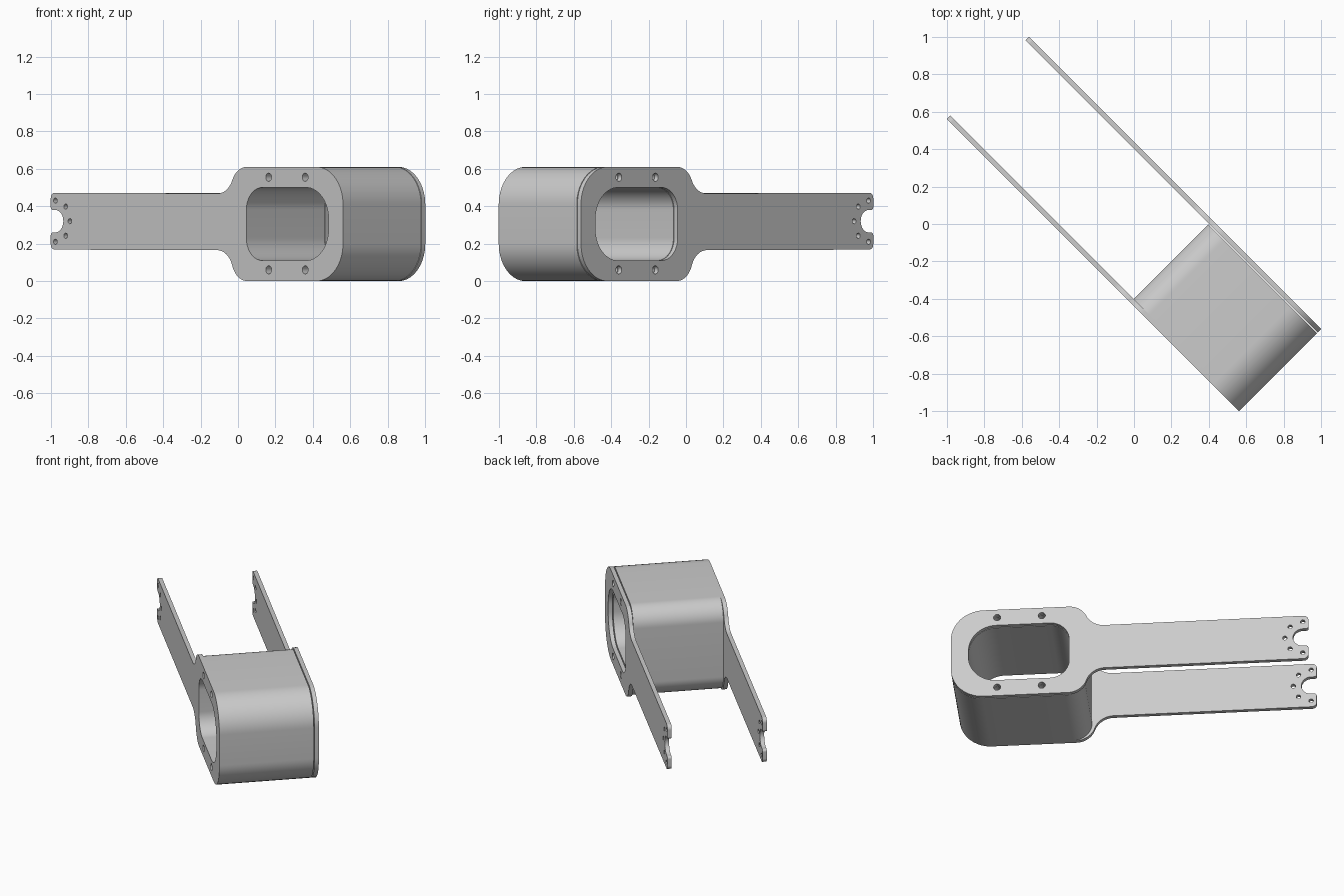
import bpy, bmesh
from math import sin, cos, pi, radians, tan
from mathutils import Vector, Matrix

if "Cube" in bpy.data.objects:
    bpy.data.objects.remove(bpy.data.objects["Cube"], do_unlink=True)

grey = bpy.data.materials.new("plain_grey")
grey.use_nodes = True
COLOUR = (0.6, 0.6, 0.6, 1)
grey.diffuse_color = COLOUR
grey.node_tree.nodes["Principled BSDF"].inputs["Base Color"].default_value = COLOUR

# Part frame: length runs diagonally, height is up, thickness runs across
length = Vector((1, -1, 0)).normalized()
up = Vector((0, 0, 1))
across = Vector((1, 1, 0)).normalized()
frame = Matrix((length, up, -across)).transposed().to_4x4()


def rounded(corners, steps=12):
    """Outline through (u, z, radius) corners, each rounded by an arc."""
    out = []
    for i, (u, z, r) in enumerate(corners):
        p = Vector((u, z))
        if r == 0:
            out.append(p)
            continue
        a = (Vector(corners[i - 1][:2]) - p).normalized()
        b = (Vector(corners[(i + 1) % len(corners)][:2]) - p).normalized()
        half = a.angle(b) / 2
        centre = p + (a + b).normalized() * (r / sin(half))
        start = p + a * (r / tan(half)) - centre
        end = p + b * (r / tan(half)) - centre
        out += [centre + start.lerp(end, k / steps).normalized() * r for k in range(steps + 1)]
    return out


def circle(u, z, r, n=20):
    return [Vector((u + r * cos(2 * pi * k / n), z + r * sin(2 * pi * k / n))) for k in range(n)]


def extrude(name, loops, v0, v1):
    """Fill the outline with holes and extrude it from v0 to v1."""
    curve = bpy.data.curves.new(name, "CURVE")
    curve.dimensions = "2D"
    curve.fill_mode = "BOTH"
    curve.extrude = (v1 - v0) / 2
    for loop in loops:
        spline = curve.splines.new("POLY")
        spline.points.add(len(loop) - 1)
        for point, p in zip(spline.points, loop):
            point.co = (p.x, p.y, 0, 1)
        spline.use_cyclic_u = True
    obj = bpy.data.objects.new(name, curve)
    bpy.context.collection.objects.link(obj)
    bpy.ops.object.select_all(action="DESELECT")
    obj.select_set(True)
    bpy.context.view_layer.objects.active = obj
    bpy.ops.object.convert(target="MESH")
    obj = bpy.context.object
    bm = bmesh.new()
    bm.from_mesh(obj.data)
    bm.transform(Matrix.Translation(across * (v0 + v1) / 2) @ frame)
    bmesh.ops.remove_doubles(bm, verts=bm.verts, dist=0.0002)
    bmesh.ops.recalc_face_normals(bm, faces=bm.faces)
    bm.to_mesh(obj.data)
    bm.free()
    obj.data.materials.clear()
    obj.data.materials.append(grey)
    bpy.ops.object.shade_smooth_by_angle(angle=radians(35))


# Large opening and four screw holes shared by the plates and the body
opening = rounded([(0.374, 0.11, 0.12), (0.996, 0.11, 0.17),
                   (0.996, 0.5, 0.17), (0.374, 0.5, 0.12)])
screws = [circle(u, z, 0.022) for u in (0.543, 0.819) for z in (0.06, 0.555)]

# Side plate: broad head, narrow arm, notched tip
NU, NZ, END = -1.07, 0.32, -1.105
notch = [(NU + 0.06 * cos(a), NZ + 0.06 * sin(a), 0)
         for a in (pi / 2 - pi * k / 20 for k in range(21))]
plate = rounded([(END, 0.168, 0.03), (0.235, 0.165, 0.12), (0.30, 0, 0.12),
                 (1.105, 0, 0.2), (1.105, 0.61, 0.2), (0.30, 0.61, 0.12),
                 (0.235, 0.468, 0.12), (END, 0.472, 0.03),
                 (END, NZ + 0.06, 0.015)] + notch + [(END, NZ - 0.06, 0.015)])
tip_holes = [circle(NU + 0.11 * cos(a), NZ + 0.11 * sin(a), 0.014, 16)
             for a in (radians(d) for d in range(-90, 91, 45))]
for name, v0 in (("front_side_plate", -0.311), ("back_side_plate", 0.284)):
    extrude(name, [plate, opening] + screws + tip_holes, v0, v0 + 0.027)

# Hollow body between the plates
body = rounded([(0.283, 0, 0.12), (1.105, 0, 0.2), (1.105, 0.61, 0.2), (0.283, 0.61, 0.12)])
extrude("hollow_body", [body, opening] + screws, -0.284, 0.279)
